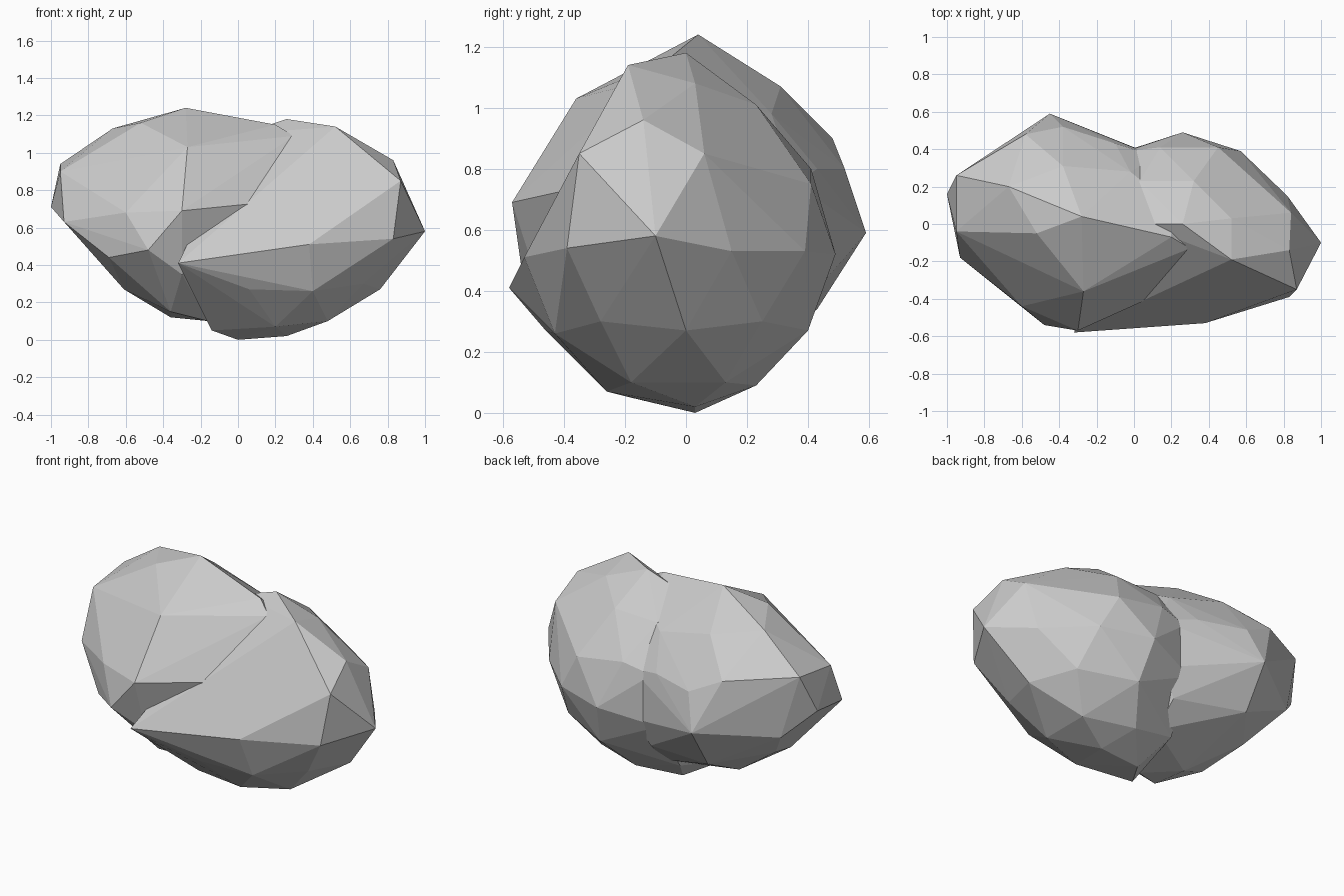
import bpy, bmesh


def faceted_stone(name, corners):
    """Flat-faced boulder: the tight skin around a handful of corner points."""
    bm = bmesh.new()
    for c in corners:
        bm.verts.new(c)
    hull = bmesh.ops.convex_hull(bm, input=bm.verts[:])
    loose = {g for g in hull["geom_interior"] + hull["geom_unused"]
             if isinstance(g, bmesh.types.BMVert)}
    bmesh.ops.delete(bm, geom=list(loose), context='VERTS')
    bmesh.ops.recalc_face_normals(bm, faces=bm.faces[:])
    mesh = bpy.data.meshes.new(name)
    bm.to_mesh(mesh)
    bm.free()
    obj = bpy.data.objects.new(name, mesh)
    bpy.context.collection.objects.link(obj)
    return obj


# Right boulder: crown, girdle, lower belt, base, buried side
faceted_stone("right_boulder", [
    (0.26, 0.00, 1.18), (0.52, -0.19, 1.14), (0.52, 0.03, 1.08),
    (0.32, 0.23, 1.01), (0.83, -0.14, 0.96), (0.84, 0.06, 0.85),
    (0.87, -0.35, 0.85), (0.54, 0.25, 0.82), (0.45, 0.41, 0.75),
    (1.00, -0.10, 0.58), (0.83, -0.39, 0.54), (0.38, -0.53, 0.51),
    (-0.32, -0.58, 0.41), (0.82, 0.15, 0.53), (0.57, 0.39, 0.53),
    (0.26, 0.49, 0.52), (0.14, 0.41, 0.80),
    (0.40, -0.43, 0.26), (0.06, -0.46, 0.27), (0.67, -0.28, 0.30),
    (0.76, 0.00, 0.27), (0.62, 0.25, 0.30), (0.30, 0.40, 0.27),
    (0.20, -0.26, 0.07), (-0.14, -0.18, 0.05), (0.48, -0.18, 0.10),
    (0.48, 0.13, 0.10), (0.26, 0.03, 0.02), (0.00, 0.03, 0.00),
    (0.18, 0.23, 0.09), (-0.10, 0.20, 0.15),
    (-0.08, 0.38, 0.45), (-0.20, 0.00, 0.60),
    (0.03, 0.23, 1.00), (0.02, 0.00, 1.10), (-0.04, 0.39, 0.76),
])

# Left boulder: crown, shoulder, girdle, base, buried side
faceted_stone("left_boulder", [
    (-0.28, 0.04, 1.24), (-0.67, 0.20, 1.13), (-0.52, -0.05, 1.16),
    (0.20, -0.07, 1.15), (-0.27, -0.36, 1.03), (-0.38, 0.31, 1.07),
    (-0.95, 0.26, 0.94), (-0.95, -0.04, 0.90), (-0.58, 0.48, 0.90),
    (-0.38, 0.52, 0.80), (-0.10, 0.43, 0.80), (-0.02, 0.28, 0.98),
    (-1.00, 0.16, 0.71), (-0.93, -0.18, 0.63), (-0.60, -0.44, 0.68),
    (-0.30, -0.57, 0.69), (-0.48, -0.54, 0.48), (-0.45, 0.59, 0.59),
    (-0.85, 0.30, 0.56), (-0.05, 0.42, 0.50),
    (-0.69, -0.36, 0.44), (-0.30, -0.46, 0.35), (-0.69, 0.12, 0.36),
    (-0.61, -0.14, 0.27), (-0.45, 0.43, 0.34), (0.00, 0.34, 0.30),
    (-0.36, 0.00, 0.12), (-0.16, -0.15, 0.10), (-0.36, -0.25, 0.15),
    (0.30, -0.13, 1.09), (0.30, -0.30, 0.75), (0.20, 0.10, 1.03),
    (0.00, 0.20, 0.16), (0.12, 0.36, 0.75), (0.10, 0.37, 0.45),
])
